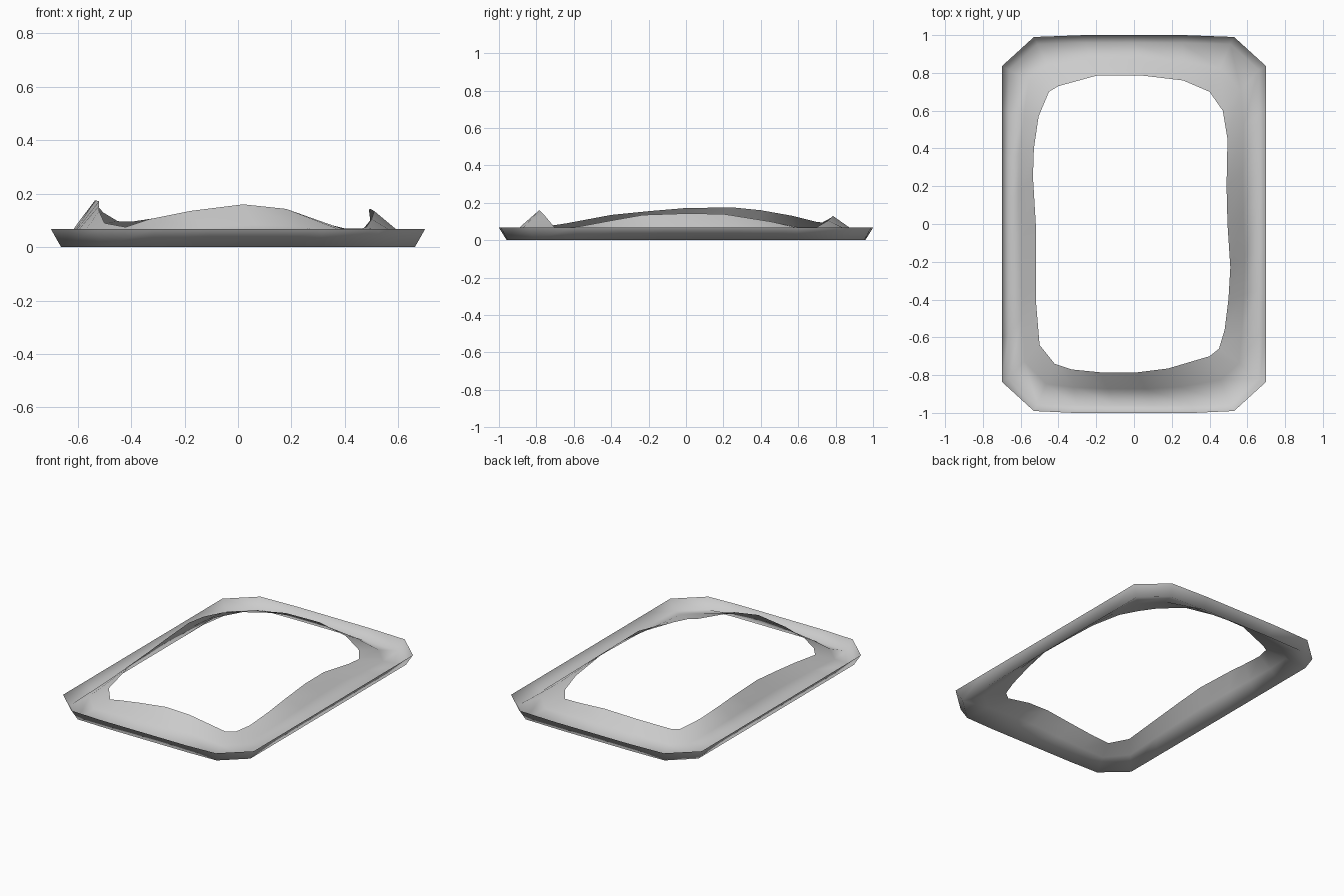
import bpy, bmesh
from mathutils import Vector

if "Cube" in bpy.data.objects:
    bpy.data.objects.remove(bpy.data.objects["Cube"])

# Wavy inner opening, clockwise from the back middle
inner = [Vector(p) for p in [
    (.05, .785, .13), (.26, .76, .105), (.40, .70, .07), (.47, .60, .07),
    (.495, .45, .10), (.49, .2, .14), (.495, 0, .143), (.51, -.23, .135),
    (.50, -.4, .105), (.48, -.56, .075), (.45, -.66, .065), (.40, -.70, .065),
    (.18, -.765, .143), (.02, -.785, .16), (-.18, -.785, .135),
    (-.33, -.77, .105), (-.42, -.74, .075), (-.50, -.64, .09),
    (-.52, -.4, .135), (-.52, -.2, .155), (-.52, 0, .172), (-.535, .25, .175),
    (-.53, .4, .16), (-.505, .57, .13), (-.45, .70, .097), (-.40, .73, .095),
    (-.2, .785, .125)]]
n = len(inner)

# Opening points that line up with the chamfered outer corners
marks = [2, 3, 10, 11, 16, 17, 24, 25]


def octagon_ring(wide, short_y, short_x, long_y, z, bulge):
    corners = [(short_x, long_y), (wide, short_y), (wide, -short_y),
               (short_x, -long_y), (-short_x, -long_y), (-wide, -short_y),
               (-wide, short_y), (-short_x, long_y)]
    ring = [None] * n
    for k, start in enumerate(marks):
        steps = (marks[(k + 1) % 8] - start) % n
        a, b = Vector((*corners[k], z)), Vector((*corners[(k + 1) % 8], z))
        for s in range(steps):
            p = a.lerp(b, s / steps)
            if s and abs(a.y - b.y) < 1e-6:
                p.y += bulge if p.y > 0 else -bulge
            ring[(start + s) % n] = p
    return ring


# Upturned lip, low gutter, then the slope up to the opening
lip = octagon_ring(.70, .835, .53, .99, .067, .01)
gutter = octagon_ring(.662, .815, .51, .953, 0, .006)
slope = [g.lerp(i, .5) + Vector((0, 0, .004)) for g, i in zip(gutter, inner)]

bm = bmesh.new()
rings = [[bm.verts.new(p) for p in r] for r in (lip, gutter, slope, inner)]
for a, b in zip(rings, rings[1:]):
    for i in range(n):
        j = (i + 1) % n
        bm.faces.new((a[i], a[j], b[j], b[i])).smooth = True
bm.normal_update()
if sum(f.normal.z for f in bm.faces) < 0:
    bmesh.ops.reverse_faces(bm, faces=bm.faces[:])

mesh = bpy.data.meshes.new("frame_skirt")
bm.to_mesh(mesh)
bm.free()
bpy.context.collection.objects.link(bpy.data.objects.new("frame_skirt", mesh))
